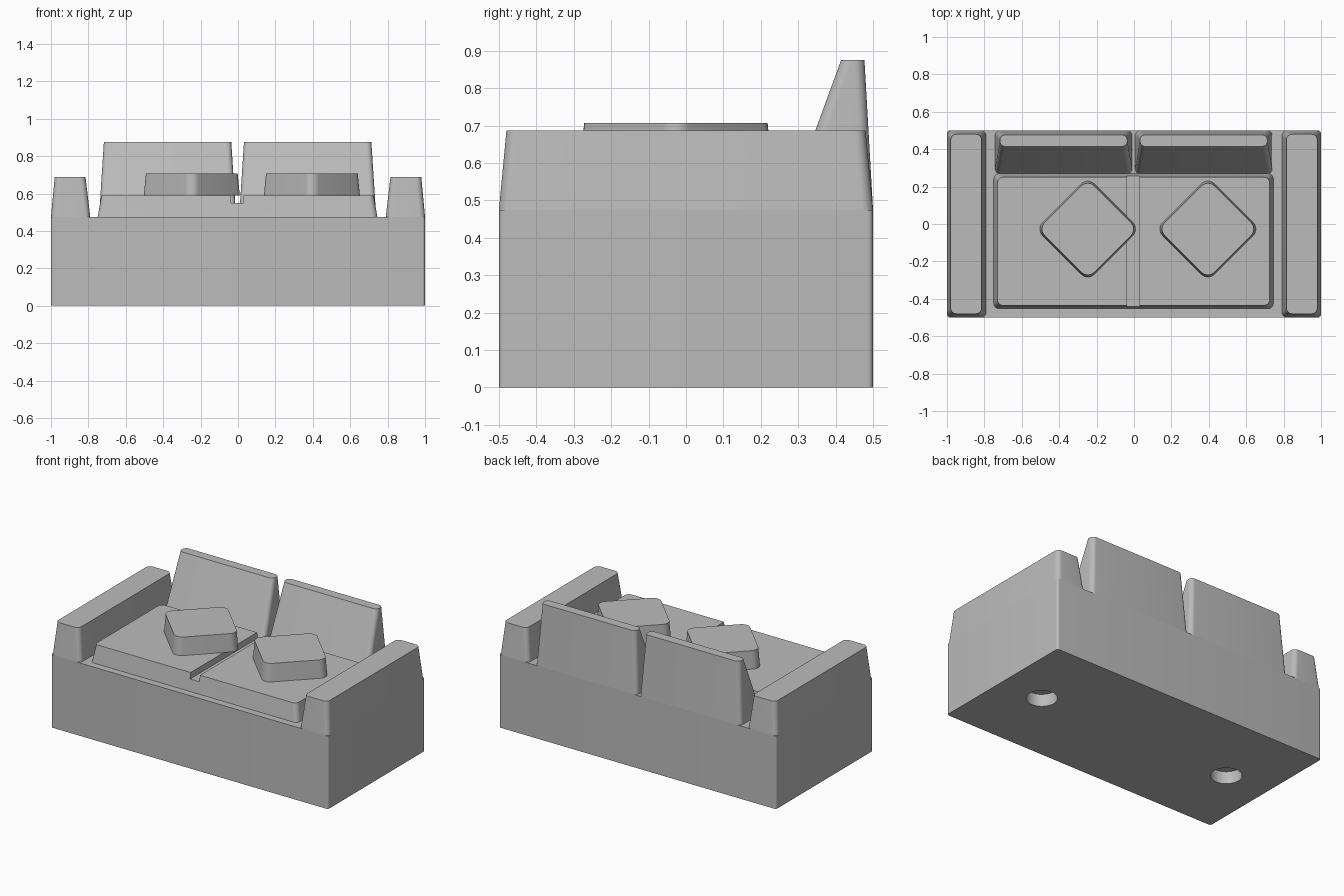
import bpy, bmesh, math
from mathutils import Matrix, Vector

cube = bpy.data.objects.get("Cube")
if cube:
    bpy.data.objects.remove(cube, do_unlink=True)

grey = bpy.data.materials.new("sofa_grey")
grey.use_nodes = True
colour = (0.5, 0.5, 0.5, 1)
grey.diffuse_color = colour
grey.node_tree.nodes["Principled BSDF"].inputs["Base Color"].default_value = colour

DECK = 0.475   # top of the base block
SEAT = 0.59    # top of the seat cushion


def rounded_rect(x0, x1, y0, y1, r, steps=8):
    """Counter-clockwise outline of a rectangle with rounded corners."""
    corners = [(x1 - r, y1 - r), (x0 + r, y1 - r), (x0 + r, y0 + r), (x1 - r, y0 + r)]
    points = []
    for q, (cx, cy) in enumerate(corners):
        for s in range(steps + 1):
            a = (q + s / steps) * math.pi / 2
            points.append((cx + r * math.cos(a), cy + r * math.sin(a)))
    return points


def tapered_block(name, low, high, z0, z1, r, turn=0, centre=(0, 0)):
    """Loft a rounded rectangle at z0 to another at z1."""
    bm = bmesh.new()
    rings = [[bm.verts.new((x, y, z)) for x, y in rounded_rect(*rect, r)]
             for rect, z in ((low, z0), (high, z1))]
    n = len(rings[0])
    bm.faces.new(rings[0][::-1])
    bm.faces.new(rings[1])
    for i in range(n):
        j = (i + 1) % n
        bm.faces.new((rings[0][i], rings[0][j], rings[1][j], rings[1][i]))
    place = Matrix.Translation(Vector((*centre, 0))) @ Matrix.Rotation(turn, 4, "Z")
    bmesh.ops.transform(bm, matrix=place, verts=bm.verts)
    mesh = bpy.data.meshes.new(name)
    bm.to_mesh(mesh)
    bm.free()
    mesh.materials.append(grey)
    obj = bpy.data.objects.new(name, mesh)
    bpy.context.collection.objects.link(obj)
    return obj


def activate(obj):
    bpy.ops.object.select_all(action="DESELECT")
    obj.select_set(True)
    bpy.context.view_layer.objects.active = obj


def cut(obj, cutter):
    """Subtract the cutter and remove it."""
    cutter.hide_render = True
    mod = obj.modifiers.new("cut", "BOOLEAN")
    mod.operation, mod.solver, mod.object = "DIFFERENCE", "EXACT", cutter
    activate(obj)
    bpy.ops.object.modifier_apply(modifier=mod.name)
    bpy.data.objects.remove(cutter, do_unlink=True)


# Base block with two round sockets underneath
block = (-1, 1, -0.5, 0.5)
base = tapered_block("base", block, block, 0, DECK, 0.015)
for x in (-0.7, 0.7):
    bpy.ops.mesh.primitive_cylinder_add(vertices=48, radius=0.092, depth=0.16, location=(x, 0, 0))
    socket = bpy.context.object
    socket.data.materials.append(grey)
    cut(base, socket)
parts = [base]

# Armrests
for side, s in (("right", -1), ("left", 1)):
    low = (*sorted((s * 0.79, s * 1.0)), -0.5, 0.5)
    high = (*sorted((s * 0.815, s * 0.98)), -0.48, 0.48)
    parts.append(tapered_block(side + "_armrest", low, high, DECK, 0.687, 0.03))

# Seat cushion with a centre groove
seat = tapered_block("seat_cushion", (-0.75, 0.745, -0.453, 0.27),
                     (-0.73, 0.725, -0.435, 0.25), DECK, SEAT, 0.03)
groove = (-0.037, 0.03, -0.6, 0.4)
cut(seat, tapered_block("groove_cutter", groove, groove, 0.55, 0.7, 0.001))
parts.append(seat)

# Sloping back cushions
for side, x0, x1 in (("right", -0.743, -0.01), ("left", 0.006, 0.739)):
    low = (x0, x1, 0.268, 0.5)
    high = (x0 + 0.026, x1 - 0.026, 0.415, 0.477)
    parts.append(tapered_block(side + "_back_cushion", low, high, DECK, 0.876, 0.028))

# Diamond-turned throw pillows
for side, x in (("right", -0.247), ("left", 0.395)):
    low, high = [(-h, h, -h, h) for h in (0.196, 0.188)]
    parts.append(tapered_block(side + "_pillow", low, high, SEAT, 0.707, 0.05,
                               math.pi / 4, (x, -0.027)))

# Smooth rounded corners, crisp rims
for part in parts:
    activate(part)
    bpy.ops.object.shade_smooth_by_angle(angle=math.radians(30))
